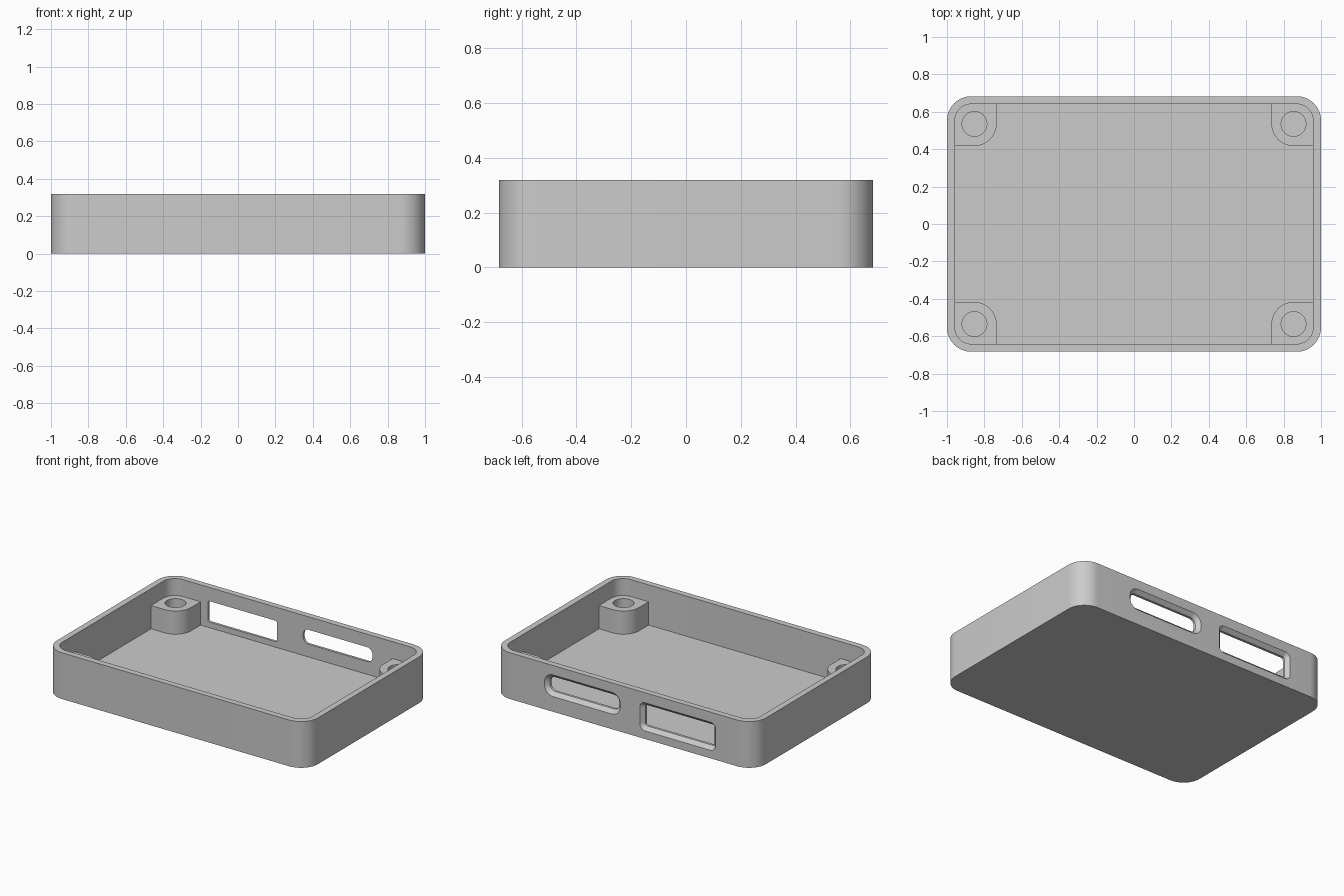
import bpy, bmesh
from math import sin, cos, pi, radians

if "Cube" in bpy.data.objects:
    bpy.data.objects.remove(bpy.data.objects["Cube"], do_unlink=True)

HX, HY, HEIGHT = 1.0, 0.683, 0.32      # outer half sizes and height
WALL, FLOOR, RADIUS = 0.042, 0.042, 0.13
BOSS_X, BOSS_Y, BOSS_R, BOSS_TOP = 0.853, 0.535, 0.118, 0.203
HOLE_R, BEVEL = 0.066, 0.025

grey = bpy.data.materials.new("plain grey")
grey.use_nodes = True
grey.diffuse_color = (0.6, 0.6, 0.6, 1)
grey.node_tree.nodes["Principled BSDF"].inputs["Base Color"].default_value = (0.6, 0.6, 0.6, 1)


def rounded(u0, u1, v0, v1, radii, steps=12):
    """Rounded rectangle outline; radii go counter-clockwise from the upper right corner."""
    signs = ((1, 1), (-1, 1), (-1, -1), (1, -1))
    points = []
    for i, ((su, sv), r) in enumerate(zip(signs, radii)):
        cu = u1 - r if su > 0 else u0 + r
        cv = v1 - r if sv > 0 else v0 + r
        for k in range(steps + 1):
            a = (i + k / steps) * pi / 2
            points.append((cu + r * cos(a), cv + r * sin(a)))
    return points


def loft(name, sections, place):
    """Solid through matching outlines, each at its own depth."""
    bm = bmesh.new()
    rings = [[bm.verts.new(place(u, v, d)) for u, v in pts] for pts, d in sections]
    n = len(rings[0])
    for a, b in zip(rings, rings[1:]):
        for i in range(n):
            j = (i + 1) % n
            bm.faces.new((a[i], a[j], b[j], b[i]))
    bm.faces.new(rings[0])
    bm.faces.new(rings[-1])
    bmesh.ops.recalc_face_normals(bm, faces=bm.faces)
    mesh = bpy.data.meshes.new(name)
    bm.to_mesh(mesh)
    bm.free()
    mesh.materials.append(grey)
    obj = bpy.data.objects.new(name, mesh)
    bpy.context.collection.objects.link(obj)
    return obj


def upright(u, v, d):
    return (u, v, d)


def on_back(u, v, d):
    return (u, d, v)


def activate(obj):
    bpy.ops.object.select_all(action='DESELECT')
    obj.select_set(True)
    bpy.context.view_layer.objects.active = obj


def cut(obj, cutter):
    activate(obj)
    mod = obj.modifiers.new("cut", 'BOOLEAN')
    mod.operation, mod.solver, mod.object = 'DIFFERENCE', 'EXACT', cutter
    bpy.ops.object.modifier_apply(modifier=mod.name)
    bpy.data.objects.remove(cutter, do_unlink=True)


def smooth(obj):
    activate(obj)
    bpy.ops.object.shade_smooth_by_angle(angle=radians(25))


# Open tray: outer block with the inside hollowed out
outer = rounded(-HX, HX, -HY, HY, [RADIUS] * 4)
tray = loft("tray", [(outer, 0), (outer, HEIGHT)], upright)
ix, iy = HX - WALL, HY - WALL
inner = rounded(-ix, ix, -iy, iy, [RADIUS - WALL] * 4)
cut(tray, loft("cavity", [(inner, FLOOR), (inner, HEIGHT + 0.1)], upright))

# Port openings in the back wall, bevelled on the outside
ports = ((-0.415, 0.153, 0.53, 0.145, 0.015), (0.315, 0.18, 0.53, 0.10, 0.04))
for cx, cz, w, h, r in ports:
    def outline(grow):
        return rounded(cx - w / 2 - grow, cx + w / 2 + grow,
                       cz - h / 2 - grow, cz + h / 2 + grow, [r + grow] * 4, 8)
    cut(tray, loft("port", [(outline(0), HY - 0.1), (outline(0), HY - BEVEL),
                            (outline(BEVEL), HY), (outline(BEVEL), HY + 0.05)], on_back))
smooth(tray)

# Screw bosses in the four corners, let slightly into the walls and floor
let_in = 0.015
for sx, side in ((1, "left"), (-1, "right")):
    for sy, end in ((1, "back"), (-1, "front")):
        def corner(u, v, d):
            return (sx * u, sy * v, d)
        shape = rounded(BOSS_X - BOSS_R, ix + let_in, BOSS_Y - BOSS_R, iy + let_in,
                        [RADIUS - WALL + let_in, 0.001, BOSS_R, 0.001])
        boss = loft(f"{end}_{side}_boss", [(shape, FLOOR - let_in), (shape, BOSS_TOP)], corner)
        hole = rounded(BOSS_X - HOLE_R, BOSS_X + HOLE_R,
                       BOSS_Y - HOLE_R, BOSS_Y + HOLE_R, [HOLE_R - 0.0005] * 4)
        cut(boss, loft("hole", [(hole, FLOOR + 0.001), (hole, HEIGHT)], corner))
        smooth(boss)
